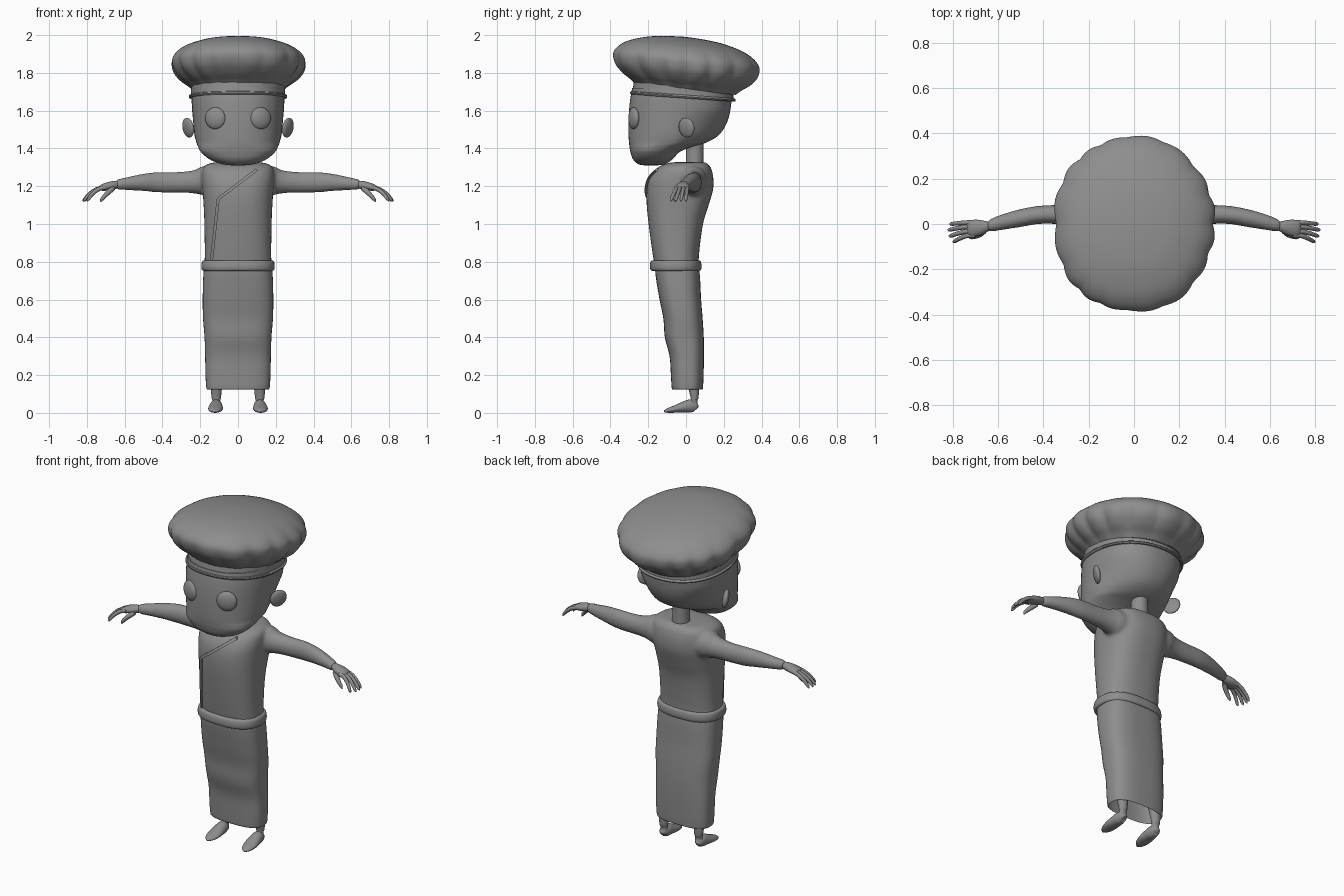
import bpy, math
from mathutils import Vector

if "Cube" in bpy.data.objects:
    bpy.data.objects.remove(bpy.data.objects["Cube"])

cloth = bpy.data.materials.new("dark_grey")
cloth.diffuse_color = (.27, .27, .27, 1)
cloth.use_nodes = True
cloth.node_tree.nodes["Principled BSDF"].inputs["Base Color"].default_value = cloth.diffuse_color


def smooth_rows(rows, sub):
    """Catmull-Rom interpolation between rows of numbers."""
    out = []
    for i in range(len(rows) - 1):
        a, b = rows[max(i - 1, 0)], rows[i]
        c, d = rows[i + 1], rows[min(i + 2, len(rows) - 1)]
        for k in range(sub):
            t = k / sub
            out.append([0.5 * (2*q + (r - p)*t + (2*p - 5*q + 4*r - s)*t*t + (3*q - p - 3*r + s)*t**3)
                        for p, q, r, s in zip(a, b, c, d)])
    return out + [list(rows[-1])]


def make(name, verts, faces, mirror=False):
    me = bpy.data.meshes.new(name)
    me.from_pydata(verts, [], faces)
    me.materials.append(cloth)
    ob = bpy.data.objects.new(name, me)
    bpy.context.collection.objects.link(ob)
    bpy.context.view_layer.objects.active = ob
    bpy.ops.object.select_all(action='DESELECT')
    ob.select_set(True)
    bpy.ops.object.mode_set(mode='EDIT')
    bpy.ops.mesh.select_all(action='SELECT')
    bpy.ops.mesh.normals_make_consistent(inside=False)
    bpy.ops.object.mode_set(mode='OBJECT')
    bpy.ops.object.shade_smooth_by_angle(angle=math.radians(45))
    if mirror:
        ob.modifiers.new("mirror", 'MIRROR').use_mirror_merge = False
    return ob


def skin(name, rings, caps=(True, True), mirror=False):
    n = len(rings[0])
    verts = [v for r in rings for v in r]
    faces = [(i*n + j, i*n + (j+1) % n, (i+1)*n + (j+1) % n, (i+1)*n + j)
             for i in range(len(rings) - 1) for j in range(n)]
    if caps[0]:
        faces.append(tuple(range(n))[::-1])
    if caps[1]:
        faces.append(tuple(range(len(verts) - n, len(verts))))
    return make(name, verts, faces, mirror)


def spow(v, e):
    return math.copysign(abs(v) ** e, v)


def loft(name, rows, power=2.0, slope=0.0, n=64, sub=5, x0=0.0, ripple=None, **kw):
    """Stacked horizontal rings: (z, half width, front y, back y[, ripple])."""
    rings = []
    for row in smooth_rows(rows, sub):
        z, hw, yf, yb = row[:4]
        ring = []
        for j in range(n):
            a = 2 * math.pi * j / n
            k = 1 + (row[4] * ripple(a) if ripple else 0)
            y = (yf + yb)/2 + k * (yb - yf)/2 * spow(math.sin(a), 2/power)
            ring.append((x0 + k * hw * spow(math.cos(a), 2/power), y, z + slope*y))
        rings.append(ring)
    return skin(name, rings, **kw)


def tube(name, rows, n=20, sub=5, mirror=True):
    """Sweep ellipses along a path: (x, y, z, side radius, up radius)."""
    rows = smooth_rows(rows, sub)
    rings = []
    for i, (x, y, z, rs, ru) in enumerate(rows):
        t = Vector(rows[min(i+1, len(rows)-1)][:3]) - Vector(rows[max(i-1, 0)][:3])
        side = t.cross(Vector((0, 0, 1))).normalized()
        up = side.cross(t).normalized()
        rings.append([Vector((x, y, z)) + side*rs*math.cos(2*math.pi*j/n) + up*ru*math.sin(2*math.pi*j/n)
                      for j in range(n)])
    return skin(name, rings, mirror=mirror)


def blob(name, loc, size, rot=(0, 0, 0)):
    bpy.ops.mesh.primitive_uv_sphere_add(segments=32, ring_count=16, radius=1)
    ob = bpy.context.object
    ob.name = name
    ob.scale, ob.rotation_euler, ob.location = size, rot, loc
    bpy.ops.object.transform_apply(location=True, rotation=True, scale=True)
    bpy.ops.object.shade_smooth()
    ob.data.materials.append(cloth)
    ob.modifiers.new("mirror", 'MIRROR').use_mirror_merge = False


# Head, with the chin forward and the skull rising to the back
head = loft("head", [(1.311, .04, -.225, -.145), (1.318, .09, -.255, -.11), (1.343, .152, -.281, -.07),
                     (1.38, .195, -.294, -.035), (1.408, .211, -.299, .03), (1.432, .22, -.302, .11),
                     (1.475, .231, -.304, .178), (1.55, .239, -.304, .222), (1.64, .245, -.298, .24),
                     (1.72, .245, -.285, .245)], 2.3)
for v in head.data.vertices:  # narrow the lower back of the skull
    if v.co.y > -.05 and v.co.z < 1.6:
        v.co.x *= 1 - .3 * min((1.6 - v.co.z)/.17, 1) * min((v.co.y + .05)/.22, 1)
blob("eye", (.12, -.276, 1.56), (.057, .024, .058), (0, 0, math.radians(20)))
# Ears: forward-facing discs
blob("ear", (.264, .003, 1.51), (.018, .048, .053), (0, math.radians(10), math.radians(-33)))
loft("neck", [(1.27, .052, -.005, .095), (1.36, .048, 0, .093), (1.47, .048, 0, .093)], n=32)

# Hat: band, rolled rim and gathered puffy crown
loft("hat_band", [(1.675, .25, -.285, .252), (1.72, .248, -.278, .25), (1.78, .25, -.27, .255)], 2.2, -.07)
rim = [(1.674 + .009*math.sin(a), .253 + .008*math.cos(a), -.289 - .008*math.cos(a), .255 + .008*math.cos(a))
       for a in [math.pi * 2 * i / 8 for i in range(9)]]
loft("hat_rim", rim, 2.2, -.07, sub=1, caps=(False, False))


def gathers(a):
    return (.35 + .75*abs(math.cos(a))) * (abs(math.sin(8*a + .6*math.sin(3*a))) - .5) + .25*math.sin(5*a + 1)


crown = [(-.15, .68, 0), (-.125, .75, .03), (-.095, .855, .055), (-.055, .95, .055), (-.015, .99, .04),
         (.02, .98, .025), (.055, .90, .014), (.085, .76, .006), (.112, .52, 0), (.125, .27, 0), (.13, .03, 0)]
loft("hat_crown", [(1.86 + z, .354*r, -.388*r, .388*r, w) for z, r, w in crown], 2.1, -.10, n=144,
     ripple=gathers)

# Robe: torso, belt and long skirt
torso = [(.76, .178, -.163, .066), (.85, .176, -.178, .07), (1.0, .178, -.198, .09), (1.1, .182, -.208, .12),
         (1.18, .188, -.208, .143), (1.24, .192, -.194, .145), (1.29, .188, -.16, .135), (1.315, .165, -.12, .12),
         (1.326, .12, -.075, .10), (1.329, .03, 0, .06)]
body = loft("robe_torso", torso, 2.5)
belt = [(.752, .182), (.756, .19), (.77, .194), (.79, .193), (.804, .188), (.808, .178)]
loft("belt", [(z, w, .003 - w, w - .112) for z, w in belt], 2.5, sub=3)
loft("robe_skirt", [(.79, .178, -.165, .066), (.72, .184, -.16, .074), (.6, .187, -.14, .08),
                    (.5, .185, -.12, .088), (.4, .177, -.112, .094), (.3, .174, -.087, .095),
                    (.2, .172, -.08, .093), (.135, .168, -.076, .09), (.124, .163, -.071, .086)],
     2.8, caps=(True, False))

# Sleeves, melted into the torso
sleeve = tube("sleeve", [(.12, .035, 1.225, .08, .08), (.18, .036, 1.227, .073, .079),
                         (.215, .038, 1.224, .06, .066), (.26, .04, 1.222, .05, .058), (.33, .042, 1.22, .043, .055),
                         (.42, .04, 1.221, .04, .054), (.5, .026, 1.22, .039, .046), (.58, .008, 1.214, .034, .035),
                         (.635, -.008, 1.209, .026, .028), (.645, -.01, 1.208, .018, .019)], n=32)
bpy.ops.object.modifier_apply(modifier="mirror")
body.select_set(True)
bpy.context.view_layer.objects.active = body
bpy.ops.object.join()
body.data.remesh_voxel_size = .008
bpy.ops.object.voxel_remesh()
melt = body.modifiers.new("melt", 'SMOOTH')
melt.factor, melt.iterations = .5, 14
bpy.ops.object.shade_smooth()


def chest_y(x, z):
    """Front surface of the torso at a given x and z."""
    rows = smooth_rows(torso, 5)
    i = max(k for k, r in enumerate(rows[:-1]) if r[0] <= z)
    r, o = rows[i], rows[i + 1]
    t = (z - r[0]) / (o[0] - r[0])
    _, hw, yf, yb = [p + (q - p)*t for p, q in zip(r, o)]
    return (yf + yb)/2 - (yb - yf)/2 * max(1 - (abs(x)/hw)**2.5, 0)**.4


# Crossed lapel edge: diagonal from the neck, then down to the belt
path = [[.1 - .205*t/12, 1.288 - .155*t/12] for t in range(13)] \
    + [[-.105 - .037*t/14, 1.133 - .34*t/14] for t in range(1, 15)]
rings = []
for i, (x, z) in enumerate(path):
    p, q = path[max(i-1, 0)], path[min(i+1, len(path)-1)]
    d = Vector((q[0] - p[0], q[1] - p[1])).normalized() * .008
    sec = []
    for s, h in ((-1, -.01), (-1, .012), (1, .012), (1, -.01)):
        px, pz = x - d.y*s, z + d.x*s
        sec.append((px, chest_y(px, pz) - h, pz))
    rings.append(sec)
skin("lapel_edge", rings)

# Hands: palm, four curled fingers and thumb
tube("palm", [(.63, -.008, 1.208, .016, .016), (.65, -.011, 1.207, .024, .022), (.685, -.016, 1.2, .035, .022),
              (.72, -.02, 1.192, .037, .017), (.735, -.021, 1.187, .03, .008)])
for i, (y, reach) in enumerate([(.006, .97), (-.013, 1.04), (-.033, 1.0), (-.051, .85)]):
    e = y * 1.35 - .008
    tube(f"finger_{i + 1}", [(.7, y, 1.194, .01, .011), (.7 + .04*reach, y, 1.186, .0105, .0115),
                             (.7 + .08*reach, (y+e)/2, 1.162, .0095, .0105),
                             (.7 + .108*reach, e, 1.132, .008, .008),
                             (.7 + .116*reach, e, 1.119, .002, .002)], n=12)
tube("thumb", [(.662, -.03, 1.19, .014, .014), (.682, -.045, 1.172, .014, .014), (.704, -.055, 1.15, .011, .012),
               (.721, -.058, 1.13, .009, .009), (.727, -.058, 1.116, .002, .002)], n=12)

# Legs and pointed feet
leg = loft("leg", [(.04, .024, .02, .062), (.065, .021, .025, .06), (.1, .027, .02, .068), (.3, .045, -.03, .07)],
           n=24, x0=.115, mirror=True)
tube("foot", [(.115, .056, .022, .008, .01), (.116, .05, .027, .022, .025), (.116, .025, .036, .031, .035),
              (.117, -.01, .031, .036, .03), (.119, -.05, .022, .039, .021), (.121, -.09, .014, .03, .014),
              (.122, -.112, .009, .012, .007), (.122, -.117, .008, .002, .002)], n=24)
